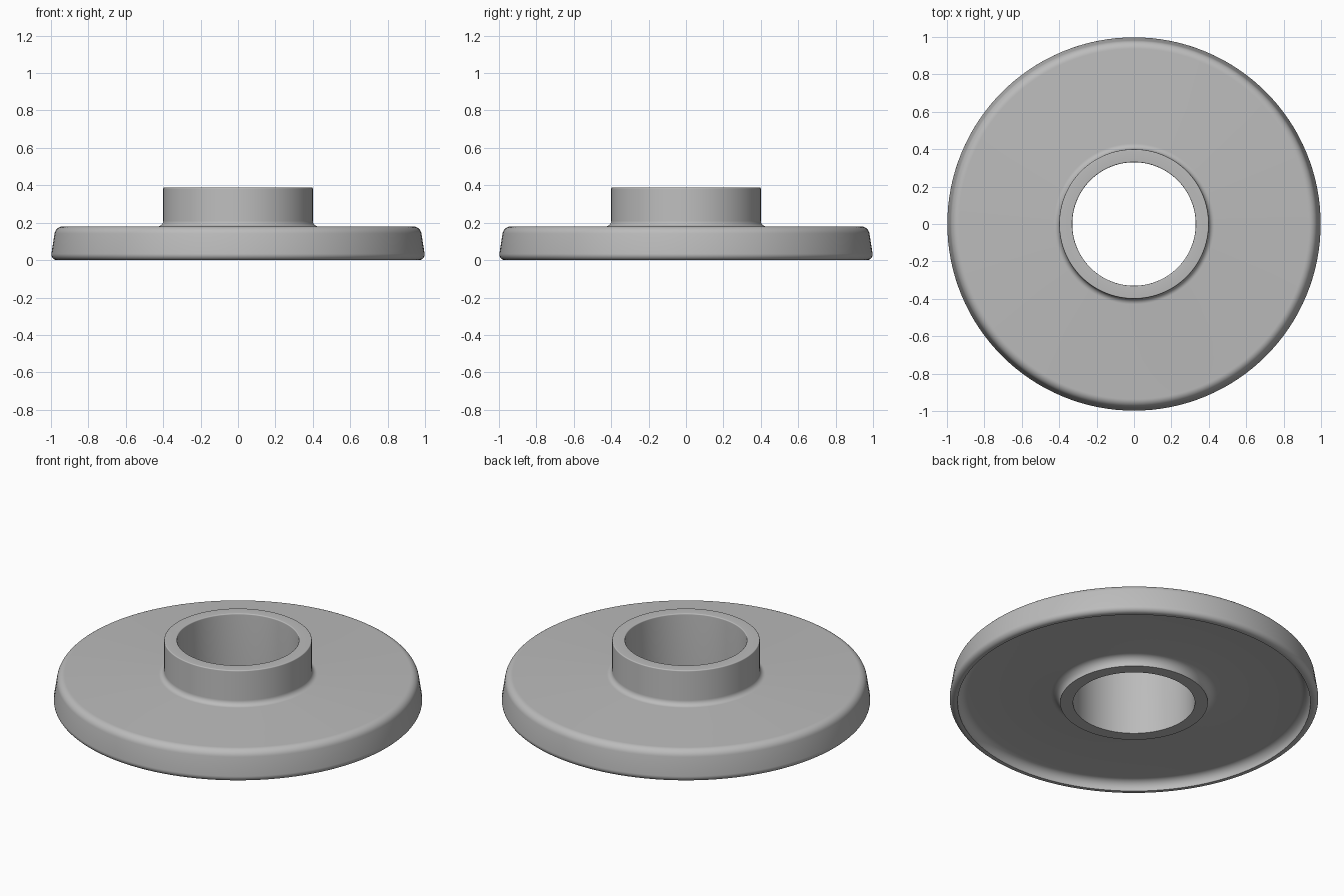
import bpy, bmesh, math
from mathutils import Vector

cube = bpy.data.objects.get("Cube")
if cube:
    bpy.data.objects.remove(cube, do_unlink=True)

grey = bpy.data.materials.new("plain grey")
grey.use_nodes = True
grey.diffuse_color = (0.5, 0.5, 0.5, 1)
grey.node_tree.nodes["Principled BSDF"].inputs["Base Color"].default_value = (0.5, 0.5, 0.5, 1)


def rounded(corners, steps=8):
    """Replace each (radius, height, rounding) corner by an arc."""
    points = []
    for i, (r, z, size) in enumerate(corners):
        here = Vector((r, z))
        if not size:
            points.append(here)
            continue
        before = (Vector(corners[i - 1][:2]) - here).normalized()
        after = (Vector(corners[(i + 1) % len(corners)][:2]) - here).normalized()
        half = before.angle(after) / 2
        centre = here + (before + after).normalized() * size / math.sin(half)
        start = here + before * size / math.tan(half) - centre
        end = here + after * size / math.tan(half) - centre
        sweep = start.angle_signed(end)
        for k in range(steps + 1):
            a = -sweep * k / steps
            points.append(centre + Vector((
                start.x * math.cos(a) - start.y * math.sin(a),
                start.x * math.sin(a) + start.y * math.cos(a))))
    return points


def lathe(name, points, sides=128):
    """Spin a closed profile about the z axis."""
    bm = bmesh.new()
    rings = []
    for s in range(sides):
        a = 2 * math.pi * s / sides
        rings.append([bm.verts.new((p.x * math.cos(a), p.x * math.sin(a), p.y)) for p in points])
    n = len(points)
    for s in range(sides):
        one, two = rings[s], rings[(s + 1) % sides]
        for k in range(n):
            m = (k + 1) % n
            bm.faces.new((one[k], two[k], two[m], one[m]))
    bmesh.ops.recalc_face_normals(bm, faces=bm.faces)
    mesh = bpy.data.meshes.new(name)
    bm.to_mesh(mesh)
    bm.free()
    obj = bpy.data.objects.new(name, mesh)
    bpy.context.collection.objects.link(obj)
    mesh.materials.append(grey)
    bpy.ops.object.select_all(action="DESELECT")
    obj.select_set(True)
    bpy.context.view_layer.objects.active = obj
    bpy.ops.object.shade_smooth_by_angle(angle=math.radians(30))
    return obj


# Flange with a tapered edge, a filleted neck and a shallow recess underneath
lathe("flanged_collar", rounded([
    (0.33, 0.0, 0),
    (0.40, 0.0, 0),
    (0.40, 0.055, 0.05),      # recess beside the neck
    (0.955, 0.055, 0.05),     # recess inside the rim
    (0.955, 0.0, 0),
    (1.003, 0.0, 0.03),       # foot of the rim
    (0.975, 0.18, 0.045),     # shoulder of the flange
    (0.40, 0.18, 0.03),       # fillet at the neck
    (0.40, 0.388, 0.006),     # top of the neck
    (0.33, 0.388, 0.006),
]))
